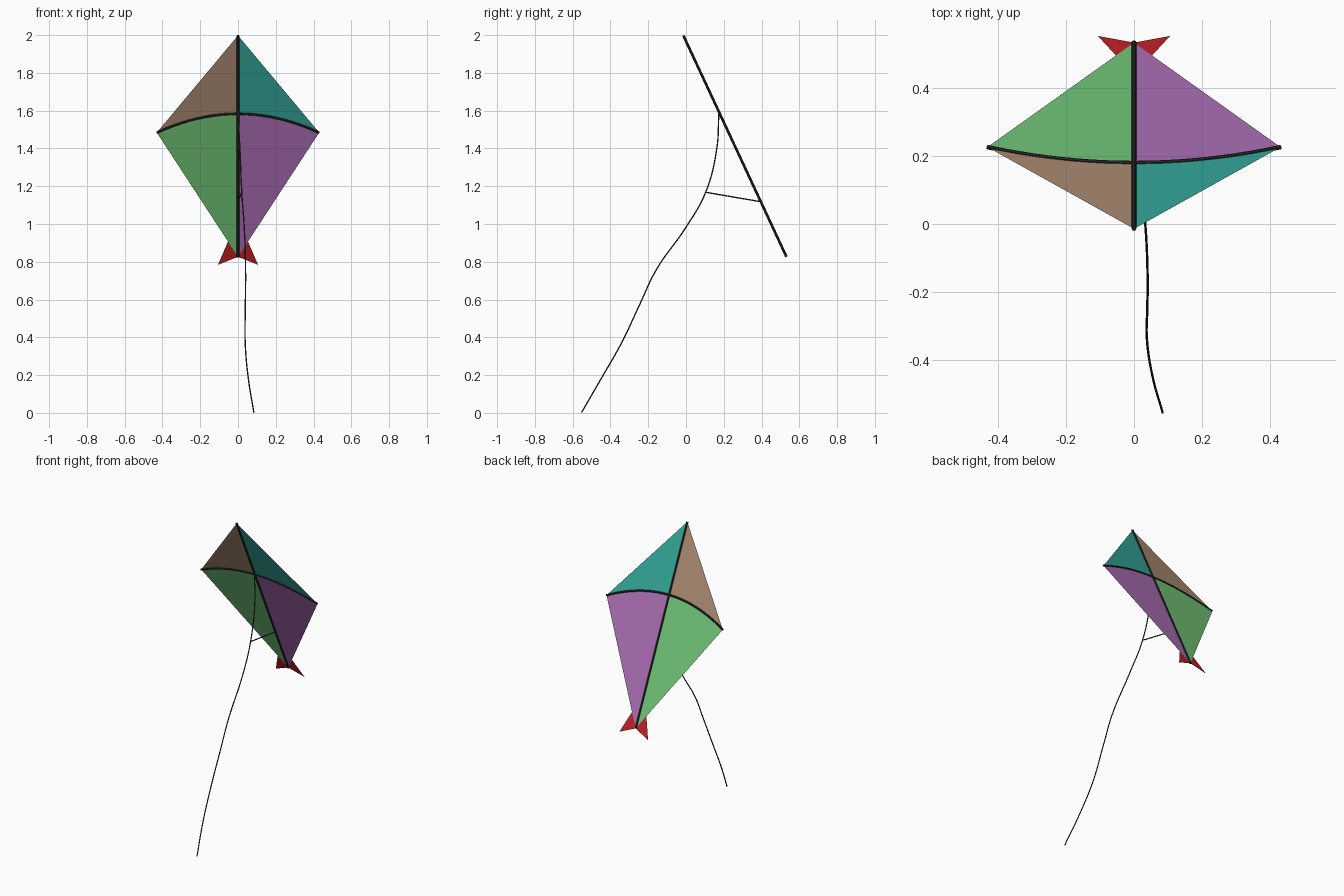
import bpy
from mathutils import Vector

if "Cube" in bpy.data.objects:
    bpy.data.objects.remove(bpy.data.objects["Cube"])

NOSE = Vector((0, -0.014, 1.998))
FOOT = Vector((0, 0.532, 0.826))
SPAN, CROSS_Z, DROP = 0.43, 1.584, 0.1


def on_sail(x, z):
    """Point on the tilted sail plane at a given x and height."""
    t = (NOSE.z - z) / (NOSE.z - FOOT.z)
    return Vector((x, NOSE.y + t * (FOOT.y - NOSE.y), z))


def material(name, rgb):
    m = bpy.data.materials.new(name)
    m.diffuse_color = (*rgb, 1)
    m.use_nodes = True
    m.node_tree.nodes["Principled BSDF"].inputs["Base Color"].default_value = m.diffuse_color
    return m


def panel(name, points, mat):
    me = bpy.data.meshes.new(name)
    me.from_pydata(points, [], [range(len(points))])
    me.materials.append(mat)
    ob = bpy.data.objects.new(name, me)
    bpy.context.collection.objects.link(ob)
    return ob


def rod(name, points, radius, mat, smooth=False):
    cu = bpy.data.curves.new(name, 'CURVE')
    cu.dimensions = '3D'
    cu.bevel_depth = radius
    cu.bevel_resolution = 2
    cu.use_fill_caps = True
    cu.resolution_u = 8
    if smooth:
        sp = cu.splines.new('BEZIER')
        sp.bezier_points.add(len(points) - 1)
        for bp, p in zip(sp.bezier_points, points):
            bp.co = p
            bp.handle_left_type = bp.handle_right_type = 'AUTO'
    else:
        sp = cu.splines.new('POLY')
        sp.points.add(len(points) - 1)
        for q, p in zip(sp.points, points):
            q.co = (*p, 1)
    cu.materials.append(mat)
    ob = bpy.data.objects.new(name, cu)
    bpy.context.collection.objects.link(ob)
    # turn the bevelled curve into a plain mesh
    bpy.ops.object.select_all(action='DESELECT')
    ob.select_set(True)
    bpy.context.view_layer.objects.active = ob
    bpy.ops.object.convert(target='MESH')
    bpy.ops.object.shade_smooth_by_angle()
    return ob


brown = material("brown_cloth", (0.40, 0.26, 0.17))
teal = material("teal_cloth", (0.034, 0.39, 0.32))
green = material("green_cloth", (0.17, 0.57, 0.19))
purple = material("purple_cloth", (0.41, 0.16, 0.47))
red = material("red_cloth", (0.54, 0.015, 0.02))
black = material("dark_rod", (0.026, 0.026, 0.026))
grey = material("string_grey", (0.045, 0.045, 0.045))


def arc(side, n=10):
    """Half of the bowed cross spar, from the spine out to the tip."""
    return [on_sail(side * SPAN * i / n, CROSS_Z - DROP * (i / n) ** 2)
            for i in range(n + 1)]


# sail panels and tail fins, one set per side
for side, label, upper, lower in ((-1, "left", brown, green), (1, "right", teal, purple)):
    half = arc(side)
    top = [NOSE] + half
    low = [FOOT] + half[::-1]
    fin = [FOOT, on_sail(side * 0.106, 0.784), on_sail(side * 0.053, 0.907)]
    if side > 0:
        low.reverse()
        fin.reverse()
    else:
        top, low, fin = top[:], low[::-1], fin[:]
        low.reverse()
    panel(label + "_upper_sail", top, upper)
    panel(label + "_lower_sail", low, lower)
    panel(label + "_tail_fin", fin, red)

# frame
rod("spine", [NOSE, FOOT], 0.007, black)
rod("cross_spar", arc(-1)[:0:-1] + arc(1), 0.0065, black)

# flying string and bridle
rod("flying_string", [(0, 0.174, 1.582), (0.010, 0.163, 1.40), (0.020, 0.104, 1.168),
                      (0.033, 0, 0.983), (0.040, -0.156, 0.76), (0.039, -0.246, 0.572),
                      (0.038, -0.34, 0.373), (0.055, -0.450, 0.180),
                      (0.084, -0.553, 0.002)], 0.0035, grey, True)
rod("bridle", [(0.020, 0.104, 1.168), on_sail(0, 1.118)], 0.0035, grey)
